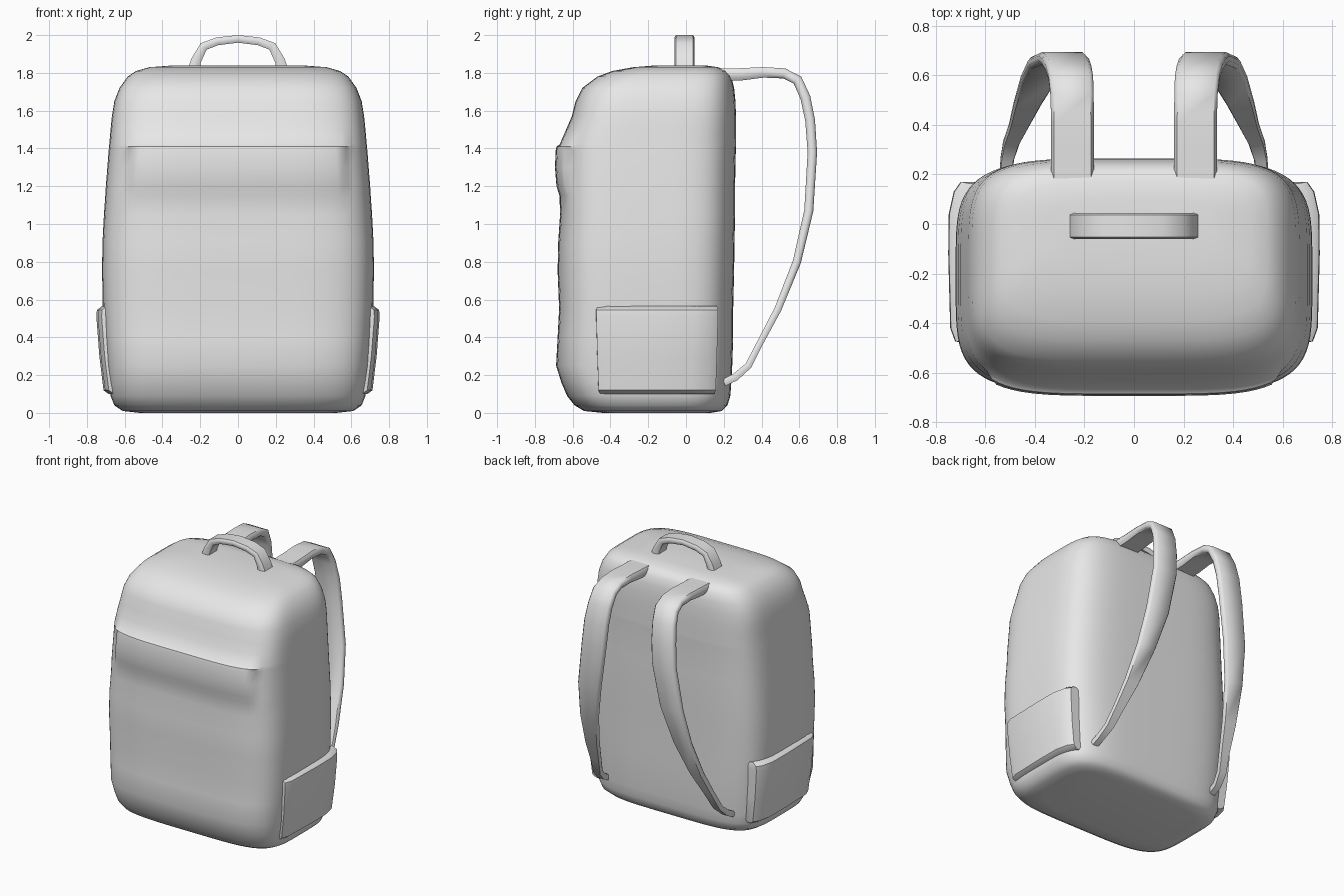
import bpy
import bmesh
from math import cos, sin, pi, radians
from mathutils import Vector

if "Cube" in bpy.data.objects:
    bpy.data.objects.remove(bpy.data.objects["Cube"], do_unlink=True)

GREY = (0.8, 0.8, 0.8, 1)
fabric = bpy.data.materials.new("light grey fabric")
fabric.use_nodes = True
fabric.diffuse_color = GREY
fabric.node_tree.nodes["Principled BSDF"].inputs["Base Color"].default_value = GREY


def loft(name, rings, angle=40):
    """Skin a list of closed rings and cap both ends."""
    bm = bmesh.new()
    rows = [[bm.verts.new(p) for p in ring] for ring in rings]
    n = len(rows[0])
    for a, b in zip(rows, rows[1:]):
        for i in range(n):
            j = (i + 1) % n
            bm.faces.new((a[i], a[j], b[j], b[i]))
    bm.faces.new(rows[0])
    bm.faces.new(rows[-1])
    bmesh.ops.recalc_face_normals(bm, faces=bm.faces)
    mesh = bpy.data.meshes.new(name)
    bm.to_mesh(mesh)
    bm.free()
    obj = bpy.data.objects.new(name, mesh)
    bpy.context.collection.objects.link(obj)
    mesh.materials.append(fabric)
    bpy.ops.object.select_all(action="DESELECT")
    obj.select_set(True)
    bpy.context.view_layer.objects.active = obj
    bpy.ops.object.shade_smooth_by_angle(angle=radians(angle))
    return obj


def ribbon(name, stations, across):
    """Sweep a soft-edged strip; stations are (centre, half width, half thickness)."""
    section = [(-1, -.4), (-.85, -1), (.85, -1), (1, -.4),
               (1, .4), (.85, 1), (-.85, 1), (-1, .4)]
    rings = []
    for i, (centre, half_w, half_t) in enumerate(stations):
        before = stations[max(i - 1, 0)][0]
        after = stations[min(i + 1, len(stations) - 1)][0]
        normal = (after - before).cross(across).normalized()
        rings.append([centre + across * (half_w * u) + normal * (half_t * v)
                      for u, v in section])
    return loft(name, rings, 50)


def spow(v, p):
    return abs(v) ** p * (1 if v >= 0 else -1)


# Body: height, half width, front y, back y, flap bulge
levels = [
    (0, .52, -.44, .13, 0), (.01, .61, -.54, .19, 0), (.04, .655, -.59, .22, 0),
    (.09, .675, -.63, .235, 0), (.16, .685, -.66, .24, 0), (.25, .695, -.688, .245, 0),
    (.4, .707, -.68, .25, 0), (.55, .716, -.672, .25, 0), (.75, .72, -.68, .255, 0),
    (.9, .718, -.677, .257, 0), (1.05, .71, -.667, .26, 0), (1.15, .703, -.67, .26, 0),
    (1.2, .7, -.668, .26, .018), (1.3, .692, -.666, .262, .028),
    (1.39, .685, -.664, .264, .026), (1.41, .683, -.664, .265, .022),
    (1.42, .682, -.662, .265, .008), (1.5, .675, -.635, .265, 0),
    (1.57, .668, -.605, .265, 0), (1.65, .655, -.585, .262, 0),
    (1.72, .628, -.55, .255, 0), (1.78, .585, -.47, .24, 0),
    (1.81, .54, -.39, .215, 0), (1.83, .47, -.28, .17, 0), (1.84, .34, -.16, .1, 0),
]
rings = []
for z, w, front, back, bulge in levels:
    mid, depth = (front + back) / 2, (back - front) / 2
    ring = []
    for k in range(72):
        t = 2 * pi * (k + .5) / 72
        x = w * spow(cos(t), 2 / 4.5)
        y = mid + depth * spow(sin(t), 2 / 4.5)
        if sin(t) < 0 and abs(x) < .575:
            y -= bulge
        ring.append((x, y, z))
    rings.append(ring)
loft("pack_body", rings)

# Carry handle
half = [(-.235, 1.81, .032), (-.222, 1.865, .027), (-.182, 1.94, .023), (-.11, 1.967, .021)]
path = half + [(0, 1.98, .02)] + [(-x, z, t) for x, z, t in reversed(half)]
ribbon("carry_handle", [(Vector((x, -.008, z)), .053, t) for x, z, t in path],
       Vector((0, 1, 0)))

# Shoulder strap: x, y, z, half width, half thickness
strap = [
    (.248, .185, 1.79, .087, .032), (.248, .3, 1.793, .087, .032),
    (.248, .41, 1.803, .087, .028), (.25, .52, 1.797, .087, .027),
    (.255, .59, 1.762, .09, .027), (.265, .632, 1.67, .092, .027),
    (.277, .657, 1.55, .095, .026), (.29, .669, 1.38, .095, .025),
    (.338, .65, 1.07, .09, .024), (.385, .587, .8, .072, .022),
    (.43, .487, .55, .055, .019), (.465, .397, .38, .04, .017),
    (.495, .33, .25, .033, .018), (.512, .262, .19, .027, .02),
    (.515, .2, .16, .027, .02),
]

# Side pocket outline: x, y, and its levels: height, lean in x, inset at the rim
outline = [(.6, .17), (.70, .17), (.728, .13), (.748, .04), (.75, -.12),
           (.742, -.42), (.722, -.475), (.6, -.48)]
pocket = [(.1, -.065, .02), (.12, -.038, .012), (.3, -.016, .006),
          (.51, 0, 0), (.545, -.003, 0), (.565, -.03, .006)]

for side, label in ((1, "left"), (-1, "right")):
    ribbon(label + "_shoulder_strap",
           [(Vector((side * x, y, z)), w, t) for x, y, z, w, t in strap],
           Vector((1, 0, 0)))
    loft(label + "_side_pocket",
         [[(side * (x + lean), y - inset * (1 if y > -.15 else -1), z)
           for x, y in outline] for z, lean, inset in pocket])
